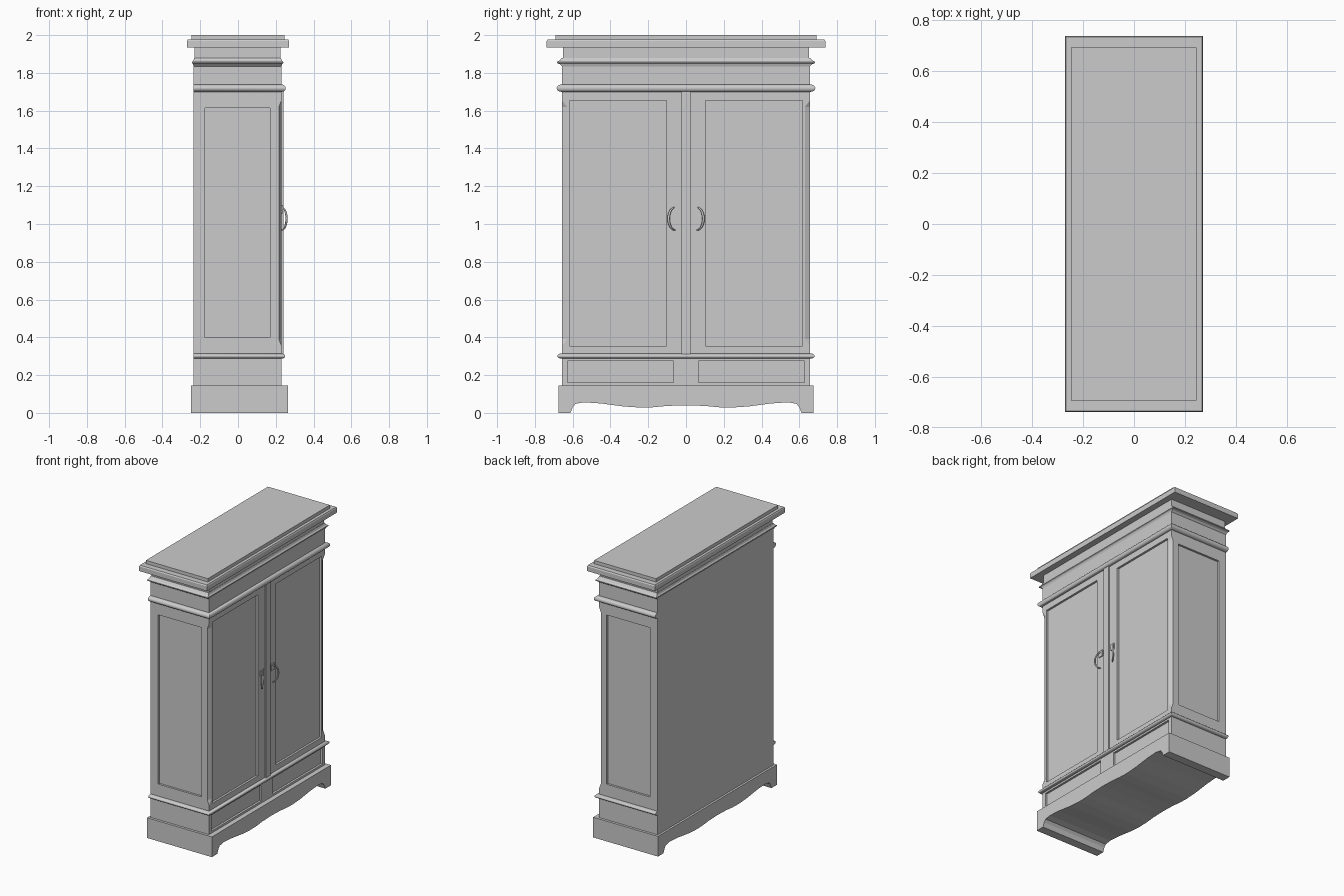
import bpy, bmesh, math

old = bpy.data.objects.get("Cube")
if old:
    bpy.data.objects.remove(old, do_unlink=True)

grey = bpy.data.materials.new("plain grey")
grey.use_nodes = True
grey.diffuse_color = (0.6, 0.6, 0.6, 1)
grey.node_tree.nodes["Principled BSDF"].inputs["Base Color"].default_value = (0.6, 0.6, 0.6, 1)


def make(name, bm):
    bmesh.ops.recalc_face_normals(bm, faces=bm.faces)
    mesh = bpy.data.meshes.new(name)
    bm.to_mesh(mesh)
    bm.free()
    mesh.materials.append(grey)
    obj = bpy.data.objects.new(name, mesh)
    bpy.context.collection.objects.link(obj)
    return obj


def loft(name, rings):
    """Join closed rings of points into one capped solid."""
    bm = bmesh.new()
    loops = [[bm.verts.new(p) for p in ring] for ring in rings]
    n = len(loops[0])
    for a, b in zip(loops, loops[1:]):
        for i in range(n):
            bm.faces.new((a[i], a[(i + 1) % n], b[(i + 1) % n], b[i]))
    bm.faces.new(loops[0])
    bm.faces.new(loops[-1])
    return make(name, bm)


def tiers(name, levels):
    """Stack of rectangles, each given as z, back x, front x, half width."""
    return loft(name, [[(a, -w, z), (b, -w, z), (b, w, z), (a, w, z)]
                       for z, a, b, w in levels])


def box(name, x, y, z):
    return loft(name, [[(x[0], y[0], h), (x[1], y[0], h), (x[1], y[1], h), (x[0], y[1], h)]
                       for h in z])


def smooth(obj, angle=40):
    bpy.ops.object.select_all(action='DESELECT')
    obj.select_set(True)
    bpy.context.view_layer.objects.active = obj
    bpy.ops.object.shade_smooth_by_angle(angle=math.radians(angle))


def cut(target, cutter):
    mod = target.modifiers.new("cut", 'BOOLEAN')
    mod.operation = 'DIFFERENCE'
    mod.solver = 'EXACT'
    mod.object = cutter
    bpy.context.view_layer.objects.active = target
    bpy.ops.object.modifier_apply(modifier=mod.name)
    bpy.data.objects.remove(cutter, do_unlink=True)


BACK, FRONT, SIDE, DEPTH = -0.235, 0.23, 0.657, 0.015

# Cabinet body with sunk panels on the doors, drawers and ends
body = box("cabinet_body", (BACK, FRONT), (-SIDE, SIDE), (0.14, 1.86))
for s in (-1, 1):
    for near, far, low, high in ((0.103, 0.618, 0.355, 1.655), (0.065, 0.628, 0.16, 0.275)):
        cut(body, box("panel_cutter", (FRONT - DEPTH, FRONT + 0.1),
                      sorted((s * near, s * far)), (low, high)))
    cut(body, box("end_cutter", (-0.175, 0.17),
                  sorted((s * (SIDE - DEPTH), s * (SIDE + 0.1))), (0.4, 1.615)))
    # Stopped chamfer on the front corner
    rings = []
    for z, r in ((0.355, 0.001), (0.39, 1), (1.62, 1), (1.655, 0.001)):
        dx, dy = 0.014 * r, 0.028 * r
        rings.append([(FRONT + dx, s * SIDE, z), (FRONT, s * SIDE + dy, z),
                      (FRONT - dx, s * SIDE, z), (FRONT, s * SIDE - dy, z)])
    cut(body, loft("chamfer_cutter", rings))

# Strip covering the joint between the doors
box("door_meeting_strip", (FRONT - 0.01, 0.24), (-0.025, 0.025), (0.31, 1.705))

# Plinth with a shaped underside running from front to back
half = [(0, 0.04), (0.1, 0.037), (0.17, 0.03), (0.24, 0.028), (0.33, 0.034), (0.45, 0.05),
        (0.54, 0.056), (0.585, 0.048), (0.6, 0.03), (0.612, 0), (0.675, 0), (0.675, 0.145)]
outline = half + [(-y, z) for y, z in reversed(half[1:])]
loft("plinth", [[(x, y, z) for y, z in outline] for x in (-0.25, 0.265)])


def half_round(name, low, high, reach):
    levels = []
    for i in range(9):
        a = math.pi * (i / 8 - 0.5)
        out = 0.004 + (reach - 0.004) * math.cos(a)
        z = (low + high) / 2 + (high - low) / 2 * math.sin(a)
        levels.append((z, BACK, FRONT + out * 0.8, SIDE + out))
    smooth(tiers(name, levels))


# Half-round mouldings on the front and ends
half_round("waist_moulding", 0.288, 0.314, 0.025)
half_round("upper_moulding", 1.7, 1.738, 0.028)

# Flared moulding, neck and stepped top
tiers("flared_moulding", [(1.835, BACK, FRONT, SIDE), (1.846, -0.238, 0.234, 0.668),
                          (1.852, -0.243, 0.24, 0.684), (1.858, -0.243, 0.24, 0.684),
                          (1.866, -0.236, 0.232, 0.668), (1.88, -0.232, 0.227, 0.658)])
tiers("cornice_neck", [(1.85, -0.23, 0.225, 0.652), (1.94, -0.23, 0.225, 0.652)])
tiers("top_slab", [(1.935, -0.27, 0.27, 0.738), (1.968, -0.27, 0.27, 0.738),
                   (1.976, -0.266, 0.266, 0.733)])
tiers("top_cap", [(1.97, -0.247, 0.245, 0.692), (2.0, -0.247, 0.245, 0.692)])

# Door pulls: a small plate and a curved grip leaning outwards
for s, side in ((-1, "right"), (1, "left")):
    box(side + "_handle_plate", (FRONT - 0.005, 0.237),
        sorted((s * 0.043, s * 0.077)), (1.055, 1.1))
    rings = []
    for i in range(15):
        a = math.pi * (i / 14 - 0.5)
        c, d = math.cos(a), math.sin(a)
        r = 0.003 + 0.004 * c
        ring = []
        for k in range(8):
            t = k * math.pi / 4
            out = c * (1 + r * math.cos(t) / 0.05)
            up = d * (0.06 + r * math.cos(t))
            ring.append((0.232 + 0.025 * out + r * 0.7 * math.sin(t),
                         s * (0.058 + 0.034 * out - r * 0.7 * math.sin(t)), 1.028 + up))
        rings.append(ring)
    smooth(loft(side + "_handle_grip", rings), 60)
